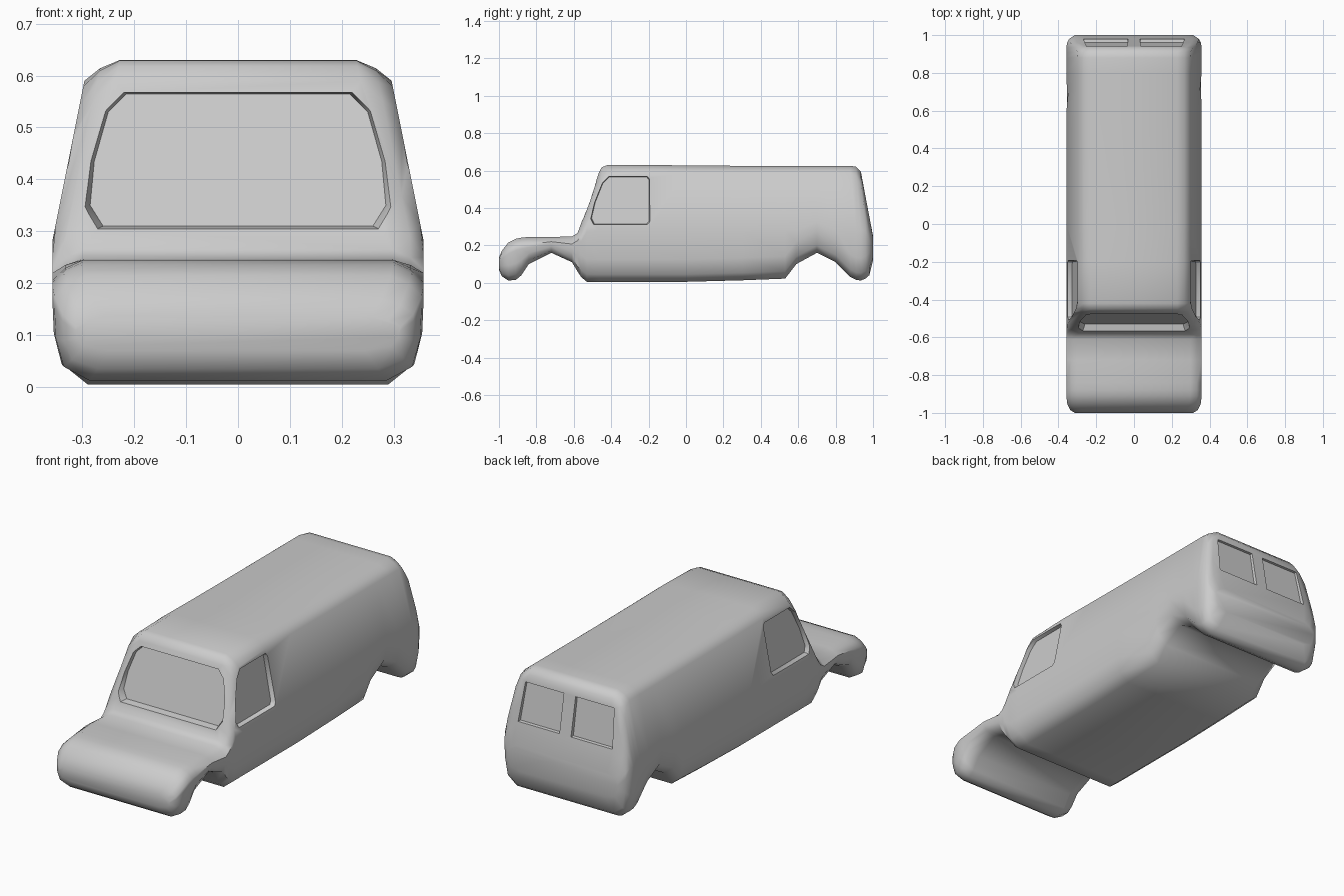
import bpy, bmesh, math
from mathutils import Vector

old = bpy.data.objects.get("Cube")
if old:
    bpy.data.objects.remove(old, do_unlink=True)

paint = bpy.data.materials.new("plain grey")
paint.use_nodes = True
grey = (0.6, 0.6, 0.6, 1)
paint.diffuse_color = grey
paint.node_tree.nodes["Principled BSDF"].inputs["Base Color"].default_value = grey


def skin(name, rings):
    """Closed solid from a row of equal rings, capped at both ends."""
    bm = bmesh.new()
    rows = [[bm.verts.new(p) for p in ring] for ring in rings]
    n = len(rows[0])
    for a, b in zip(rows, rows[1:]):
        for i in range(n):
            j = (i + 1) % n
            bm.faces.new((a[i], a[j], b[j], b[i]))
    bm.faces.new(rows[0])
    bm.faces.new(rows[-1])
    bmesh.ops.recalc_face_normals(bm, faces=bm.faces)
    mesh = bpy.data.meshes.new(name)
    bm.to_mesh(mesh)
    bm.free()
    mesh.materials.append(paint)
    ob = bpy.data.objects.new(name, mesh)
    bpy.context.collection.objects.link(ob)
    return ob


def half_width(z):
    """Upright lower sides, upper sides leaning in."""
    return 0.358 - max(0, z - 0.28) * 0.2


def section(y, bottom, top, corner=0.04, inset=0):
    """Rounded cross-section of the body at one station."""
    h = top - bottom
    ct, cb = min(corner, 0.3 * h), min(0.12, 0.4 * h)
    hip = min(max(0.28, bottom + cb + 0.1 * h), top - ct - 0.1 * h)
    side = [(0.06, top), (0.025, top - 0.4 * ct), (0, top - ct), (0, hip),
            (0.003, bottom + cb), (0.018, bottom + cb / 3), (0.068, bottom)]
    half = [(half_width(z) - dx - inset, z) for dx, z in side]
    return ([(x, y, z) for x, z in half] +
            [(-x, y, z) for x, z in reversed(half)])


# Body stations: y, underside, top, roof corner drop, end inset
stations = [
    (-1.0, 0.07, 0.135, 0.02, 0.045), (-0.985, 0.035, 0.17, 0.03, 0.02),
    (-0.95, 0.012, 0.215, 0.04, 0.004), (-0.91, 0.015, 0.235), (-0.88, 0.04, 0.241),
    (-0.84, 0.1, 0.245), (-0.72, 0.16, 0.245), (-0.61, 0.11, 0.247),
    (-0.58, 0.06, 0.265), (-0.56, 0.03, 0.32, 0.07), (-0.53, 0.005, 0.405, 0.09),
    (-0.465, 0.005, 0.59, 0.1), (-0.45, 0.005, 0.618, 0.08), (-0.42, 0.005, 0.629, 0.05),
    (-0.2, 0.005, 0.63), (0, 0.005, 0.627), (0.3, 0.013, 0.625), (0.53, 0.022, 0.625),
    (0.59, 0.1, 0.625), (0.7, 0.16, 0.625), (0.8, 0.11, 0.625), (0.88, 0.03, 0.625),
    (0.91, 0.015, 0.62, 0.05), (0.935, 0.012, 0.595, 0.08), (0.96, 0.022, 0.46, 0.1, 0.004),
    (0.98, 0.04, 0.355, 0.1, 0.015), (1.0, 0.12, 0.25, 0.04, 0.045),
]
body = skin("van_body", [section(*s) for s in stations])


def cut_window(outline, place, outward, flare):
    """Recess a flat pane into the body with slightly splayed edges."""
    cu = sum(p[0] for p in outline) / len(outline)
    cv = sum(p[1] for p in outline) / len(outline)
    wide = [(cu + (u - cu) * flare, cv + (v - cv) * flare) for u, v in outline]
    inner = [place(u, v) for u, v in outline]
    outer = [Vector(place(u, v)) + Vector(outward) for u, v in wide]
    cutter = skin("window_cutter", [inner, outer])
    cutter.hide_render = True
    mod = body.modifiers.new("window", "BOOLEAN")
    mod.operation, mod.solver, mod.object = "DIFFERENCE", "EXACT", cutter
    bpy.context.view_layer.objects.active = body
    bpy.ops.object.modifier_apply(modifier=mod.name)
    bpy.data.objects.remove(cutter, do_unlink=True)


# Windscreen
edge = [(0.26, 0.31), (0.285, 0.35), (0.277, 0.435), (0.25, 0.53), (0.215, 0.565)]
screen = edge + [(-x, z) for x, z in reversed(edge)]
cut_window(screen, lambda x, z: (x, -0.53 + (z - 0.31) * 0.29, z), (0, -0.1, 0), 1.12)

# Cab side windows
door = [(-0.505, 0.345), (-0.49, 0.315), (-0.21, 0.315), (-0.198, 0.33),
        (-0.198, 0.55), (-0.21, 0.565), (-0.41, 0.565), (-0.445, 0.53), (-0.485, 0.43)]
# Pair of rear door windows
rear = [(0.035, 0.365), (0.265, 0.365), (0.25, 0.555), (0.035, 0.555)]
for s in (1, -1):
    cut_window(door, lambda y, z: (s * (0.328 - (z - 0.31) * 0.19), y, z),
               (s * 0.1, 0, 0), 1.12)
    cut_window(rear, lambda x, z: (s * x, 0.962 - (z - 0.365) * 0.17, z),
               (0, 0.1, 0), 1.12)

bpy.ops.object.select_all(action="DESELECT")
body.select_set(True)
bpy.context.view_layer.objects.active = body
bpy.ops.object.shade_smooth_by_angle(angle=math.radians(50))
